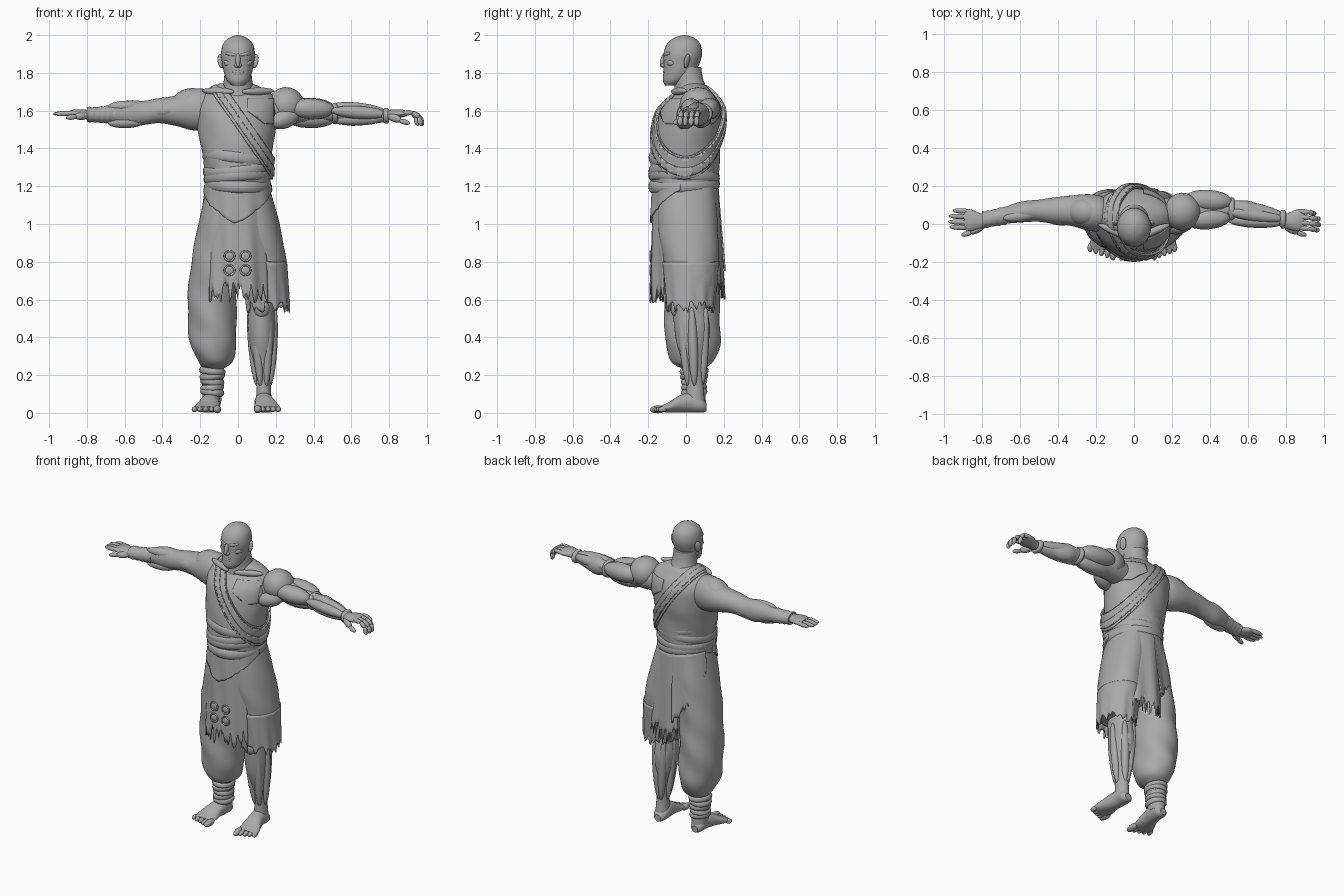
import bpy, bmesh, math, random
from mathutils import Vector, Matrix

random.seed(4)
clay = bpy.data.materials.new("grey_clay")
clay.diffuse_color = (0.4, 0.4, 0.4, 1)


def finish(name, bm, thick=0):
    bmesh.ops.recalc_face_normals(bm, faces=bm.faces)
    me = bpy.data.meshes.new(name)
    bm.to_mesh(me)
    bm.free()
    for p in me.polygons:
        p.use_smooth = len(p.vertices) < 5
    me.materials.append(clay)
    ob = bpy.data.objects.new(name, me)
    bpy.context.collection.objects.link(ob)
    if thick:
        s = ob.modifiers.new("thickness", 'SOLIDIFY')
        s.thickness = thick
    return ob


def loft(name, st, axis='z', n=32, sub=5, fold=None, cuts=(), grow=0, thick=0):
    """Elliptic sections (x, y, z, ra, rb) joined smoothly; cuts are (point, normal) removed outward."""
    bm = bmesh.new()
    V = [Vector(s) for s in st]
    rings = []
    for i in range(len(V) - 1):
        p0, p1, p2, p3 = V[max(i - 1, 0)], V[i], V[i + 1], V[min(i + 2, len(V) - 1)]
        for k in range(sub + (i == len(V) - 2)):
            t = k / sub
            rings.append(0.5 * (2 * p1 + (p2 - p0) * t + (2 * p0 - 5 * p1 + 4 * p2 - p3) * t * t
                                + (3 * p1 - p0 - 3 * p2 + p3) * t ** 3))
    rows = []
    for q in rings:
        x, y, z, ra, rb = q
        row = []
        for j in range(n):
            a = 2 * math.pi * j / n
            f = 1 + (fold(a, q) if fold else 0)
            c, s = math.cos(a) * (ra + grow) * f, math.sin(a) * (rb + grow) * f
            row.append(bm.verts.new({'z': (x + c, y + s, z), 'x': (x, y + c, z + s), 'y': (x + c, y, z + s)}[axis]))
        rows.append(row)
    for r0, r1 in zip(rows, rows[1:]):
        for j in range(n):
            bm.faces.new((r0[j], r0[(j + 1) % n], r1[(j + 1) % n], r1[j]))
    if not cuts:
        bm.faces.new(rows[0])
        bm.faces.new(rows[-1])
    for co, no in cuts:
        bmesh.ops.bisect_plane(bm, geom=bm.verts[:] + bm.edges[:] + bm.faces[:],
                               plane_co=co, plane_no=no, clear_outer=True)
    return finish(name, bm, thick)


def muscle(name, p, q, r, flat=1.0):
    """Ellipsoid stretched from p to q."""
    p, q = Vector(p), Vector(q)
    d = q - p
    m = Matrix.Translation((p + q) / 2) @ d.to_track_quat('Z', 'Y').to_matrix().to_4x4()
    bm = bmesh.new()
    bmesh.ops.create_uvsphere(bm, u_segments=16, v_segments=10, radius=1,
                              matrix=m @ Matrix.Diagonal((r, r * flat, d.length / 2, 1)))
    return finish(name, bm)


def sheet(name, a0, a1, zt, zb, top, bot, rag, shape=lambda u: 0, cols=40, rows=14):
    """Hanging cloth around an ellipse (x, y, rx, ry), angles in degrees, with a torn hem."""
    bm = bmesh.new()
    grid = []
    for i in range(cols + 1):
        u = i / cols
        a = math.radians(a0 + (a1 - a0) * u)
        hem = zb + shape(u) + random.uniform(-rag, rag)
        col = []
        for k in range(rows + 1):
            z = zt + (hem - zt) * k / rows
            t = (zt - z) / (zt - zb)
            x, y, rx, ry = Vector(top).lerp(Vector(bot), t)
            w = 1 + 0.035 * t * math.sin(a * 11 + 3 * z)
            col.append(bm.verts.new((x + rx * w * math.cos(a), y + ry * w * math.sin(a), z)))
        grid.append(col)
    for c0, c1 in zip(grid, grid[1:]):
        for k in range(rows):
            bm.faces.new((c0[k], c1[k], c1[k + 1], c0[k + 1]))
    return finish(name, bm, 0.008)


def roll(name, loc, rx, ry, minor, tilt=(0, 0), tall=1.3):
    bpy.ops.mesh.primitive_torus_add(major_radius=rx, minor_radius=minor, major_segments=36, minor_segments=10,
                                     location=loc, rotation=(tilt[0], tilt[1], 0))
    ob = bpy.context.object
    ob.name = name
    ob.scale = (1, ry / rx, tall)
    ob.data.materials.append(clay)
    bpy.ops.object.shade_smooth()


# Head and face
loft("head", [(0, -.075, 1.732, .03, .035), (0, -.06, 1.758, .057, .062), (0, -.037, 1.8, .074, .083),
              (0, -.023, 1.85, .084, .095), (0, -.017, 1.9, .09, .102), (0, -.013, 1.95, .08, .09),
              (0, -.01, 1.98, .055, .062), (0, -.01, 1.994, .028, .032), (0, -.01, 2.0, .004, .004)])
muscle("nose_bridge", (0, -.112, 1.905), (0, -.133, 1.832), .013)
muscle("nose_tip", (-.021, -.122, 1.84), (.021, -.122, 1.84), .013)
muscle("upper_lip", (-.03, -.112, 1.806), (.03, -.112, 1.806), .009)
muscle("lower_lip", (-.026, -.113, 1.793), (.026, -.113, 1.793), .009)
muscle("chin", (-.028, -.1, 1.76), (.028, -.1, 1.76), .021)
for s, side in ((-1, "right"), (1, "left")):
    muscle(side + "_brow", (s * .008, -.117, 1.893), (s * .068, -.085, 1.905), .011)
    muscle(side + "_eye", (s * .02, -.105, 1.875), (s * .052, -.096, 1.875), .01)
    muscle(side + "_cheek", (s * .035, -.095, 1.85), (s * .07, -.06, 1.855), .02)
    muscle(side + "_ear", (s * .085, -.003, 1.825), (s * .095, .012, 1.9), .02, .6)
    muscle(side + "_collarbone", (s * .02, -.075, 1.7), (s * .19, -.0, 1.705), .02)
loft("neck", [(0, .03, 1.66, .1, .1), (0, .025, 1.72, .083, .085), (0, .012, 1.77, .074, .078),
              (0, .005, 1.83, .07, .075)])

# Torso skin, chest plates and wrapped tunic share one profile
trunk = [(0, -.008, 1.17, .16, .16), (0, -.008, 1.28, .165, .17), (0, -.002, 1.4, .183, .172),
         (0, .012, 1.5, .2, .172), (0, .026, 1.6, .205, .16), (0, .04, 1.66, .195, .125),
         (0, .045, 1.7, .165, .09), (0, .04, 1.73, .11, .07), (0, .035, 1.745, .07, .05)]
loft("torso", trunk, n=48)
edge, slope = Vector((-.085, 0, 1.75)), Vector((.42, 0, .295)).normalized()


def cloth(a, q):
    return .012 * math.sin(5 * a + 24 * q[2]) * min(1, max(0, (1.68 - q[2]) * 5))


loft("tunic", trunk, n=64, fold=cloth, grow=.012, thick=.008, cuts=[(edge, slope)])
loft("sash", trunk, n=64, grow=.022, thick=.012, cuts=[(edge, slope), (edge - slope * .075, -slope)])
loft("sash_fold", trunk, n=64, grow=.029, thick=.01, cuts=[(edge - slope * .03, slope), (edge - slope * .06, -slope)])
for name, sy in (("chest_plate", -1), ("back_plate", 1)):
    loft(name, trunk, n=64, grow=.006, thick=.006,
         cuts=[((.05, 0, 0), (-1, 0, 0)), ((0, 0, 1.665), (0, 0, 1)), ((0, 0, 1.53), (0, 0, -1)),
               ((0, 0, 0), (0, -sy, 0)), ((.13, 0, 1.54), (-.6, 0, -.8)), ((.19, 0, 0), (1, 0, 0))])

# Waist wraps
for i, (z, t1, t2) in enumerate(((1.205, .05, .05), (1.25, -.06, -.08), (1.295, .1, -.12), (1.345, -.05, .14))):
    roll("waist_wrap_%d" % i, (0, -.01, z), .158 + .004 * i, .168, .021, (t1, t2), 1.6)


# Hips, baggy right leg and short torn left leg
def folds(a, q):
    return .03 * math.sin(3 * a + 26 * q[2]) * max(0, min(1, (1.15 - q[2]) * 2))


loft("hips", [(0, -.005, 1.22, .16, .16), (0, 0, 1.1, .175, .16), (0, .01, .95, .195, .145), (0, .02, .8, .14, .1)])
loft("right_trouser", [(-.065, 0, 1.2, .1, .15), (-.09, .01, 1, .12, .16), (-.125, .02, .8, .122, .15),
                       (-.138, .03, .6, .128, .147), (-.135, .035, .45, .128, .147), (-.13, .035, .35, .118, .142),
                       (-.12, .035, .27, .09, .11), (-.13, .04, .235, .055, .06)], n=48, fold=folds)
loft("left_trouser", [(.065, 0, 1.2, .1, .15), (.1, .01, 1, .12, .158), (.138, .025, .8, .118, .146),
                      (.148, .022, .62, .112, .122), (.14, .02, .6, .06, .07)], n=48, fold=folds)
sheet("left_torn_hem", -180, 180, .8, .56, (.138, .025, .122, .15), (.158, .022, .115, .128), .035, cols=64)

# Hanging apron and rags
sheet("apron", -142, -38, 1.2, .64, (0, -.005, .178, .172), (0, -.005, .195, .185), .06)
sheet("apron_overlap", -172, -8, 1.21, 1.0, (0, -.005, .18, .177), (0, -.005, .205, .187), .004,
      lambda u: .36 * abs(u - .48))
sheet("back_rag", 50, 112, 1.2, .66, (0, -.005, .18, .175), (.02, 0, .22, .2), .06)
sheet("back_overlap", 95, 165, 1.2, .75, (0, -.005, .18, .178), (-.02, .01, .23, .195), .02, lambda u: .35 * u)
for x in (-.045, .04):
    for z in (.755, .83):
        roll("apron_button_rim", (x, -.188, z), .026, .026, .005, (math.pi / 2, 0), 1)
        muscle("apron_button", (x, -.178, z), (x, -.194, z), .024)

# Left shin with exposed bands
loft("left_shin", [(.125, .015, .68, .07, .085), (.124, .022, .55, .068, .09), (.124, .032, .46, .073, .095),
                   (.126, .035, .37, .066, .085), (.131, .04, .27, .05, .06), (.135, .047, .17, .038, .045),
                   (.137, .05, .05, .042, .05)])
muscle("left_kneecap", (.125, -.05, .6), (.125, -.045, .5), .042, .8)
for x0, y0, x1, y1 in ((.085, -.03, .12, .012), (.165, -.03, .15, .012), (.195, .03, .17, .045),
                       (.06, .04, .1, .05), (.09, .105, .125, .085), (.16, .105, .14, .085)):
    muscle("left_shin_band", (x0, y0, .56), (x1, y1, .14), .026)

# Feet and toes
for s, side, hx, tx in ((-1, "right", -.14, -.168), (1, "left", .135, .157)):
    w = 1.0 if s < 0 else .9
    loft(side + "_foot", [(hx, .108, .03, .022, .022), (hx, .085, .04, .042, .038), (hx, .03, .055, .048, .053),
                          (hx + (tx - hx) * .4, -.03, .048, .054, .046), (hx + (tx - hx) * .8, -.09, .03, .068, .028),
                          (tx, -.135, .02, .066, .015)], 'y')
    for i in range(5):
        x = tx + s * (i - 2) * .03 * w
        muscle(side + "_toe", (x, -.1, .022), (x + s * .004, -.192 + .011 * i, .016), .021 if i == 0 else .015)
loft("right_ankle", [(-.132, .04, .27, .06, .065), (-.135, .045, .15, .055, .058), (-.138, .05, .05, .048, .055)])
for i, (z, r) in enumerate(((.222, .056), (.195, .054), (.165, .05), (.135, .049), (.11, .05))):
    roll("ankle_wrap_%d" % i, (-.136, .043, z), r, r * 1.1, .014, (.06, .12 * (-1) ** i))

# Right arm, forearm guard and wrist wraps
loft("right_arm", [(-.12, .05, 1.6, .07, .08), (-.18, .055, 1.605, .095, .11), (-.25, .062, 1.605, .095, .107),
                   (-.33, .07, 1.6, .08, .08), (-.42, .07, 1.6, .07, .066), (-.5, .07, 1.588, .058, .064),
                   (-.57, .066, 1.585, .056, .07), (-.64, .055, 1.585, .05, .056), (-.72, .035, 1.58, .037, .036),
                   (-.79, .02, 1.58, .036, .028)], 'x')
muscle("right_deltoid", (-.17, .055, 1.68), (-.36, .075, 1.6), .075)
muscle("right_bicep", (-.3, .03, 1.61), (-.48, .045, 1.595), .045)
for z in (1.625, 1.575, 1.54):
    muscle("forearm_guard", (-.5, .055, z), (-.69, .03, z - .005), .03)
loft("right_wrist_wrap", [(-.65, .05, 1.582, .046, .047), (-.7, .04, 1.58, .047, .046), (-.75, .03, 1.578, .044, .041),
                          (-.8, .02, 1.58, .046, .04)], 'x', fold=lambda a, q: .05 * math.sin(q[0] * 210 + 2 * a))

# Left shoulder cap and artificial arm muscles
muscle("left_shoulder_cap", (.16, .06, 1.65), (.35, .07, 1.61), .1, .95)
loft("left_arm_core", [(.12, .05, 1.6, .08, .08), (.25, .065, 1.6, .08, .075), (.4, .075, 1.59, .065, .055),
                       (.52, .075, 1.585, .045, .045), (.6, .068, 1.58, .055, .06), (.7, .045, 1.575, .04, .045),
                       (.79, .025, 1.57, .03, .03)], 'x')
muscle("left_bicep", (.26, .02, 1.615), (.51, .035, 1.605), .056)
muscle("left_rear_bicep", (.26, .13, 1.615), (.52, .115, 1.605), .058)
muscle("left_tricep", (.24, .08, 1.565), (.52, .08, 1.56), .055)
muscle("left_armpit_band", (.17, -.03, 1.53), (.32, .03, 1.58), .05)
for y, z in ((.02, 1.6), (.11, 1.6), (.065, 1.625), (.065, 1.55)):
    muscle("left_forearm_band", (.49, y, z), (.79, .025 + (y - .065) * .4, 1.575 + (z - 1.585) * .4), .034)
roll("left_elbow_joint", (.515, .075, 1.585), .045, .052, .012, (0, math.pi / 2))
roll("left_wrist_joint", (.785, .025, 1.573), .03, .036, .012, (0, math.pi / 2))

# Hands: straight on the right, jointed and curled on the left
for s, side in ((-1, "right"), (1, "left")):
    loft(side + "_palm", [(s * .76, .022, 1.578, .03, .026), (s * .81, .015, 1.58, .042, .025),
                          (s * .86, .02, 1.585, .057, .022), (s * .895, .024, 1.585, .054, .014)], 'x')
    for i, y in enumerate((-.02, .008, .038, .067)):
        tip = (.972, .98, .978, .955)[i]
        if s < 0:
            muscle("right_finger", (-.86, y, 1.586), (-tip, y + .004, 1.583), .014)
        else:
            pts = [(.87, y, 1.588), (.925, y - .006, 1.59), (tip - .014, y - .01, 1.565), (tip - .004, y - .012, 1.525)]
            for p, q in zip(pts, pts[1:]):
                e = (Vector(q) - Vector(p)) * .14
                muscle("left_finger_joint", Vector(p) - e, Vector(q) + e, .014)
    dz = 0 if s < 0 else -.02
    muscle(side + "_thumb_base", (s * .79, -.005, 1.575), (s * .865, -.048, 1.568 + dz), .021)
    muscle(side + "_thumb", (s * .85, -.042, 1.57 + dz), (s * .91, -.06, 1.562 + 1.5 * dz), .014)
